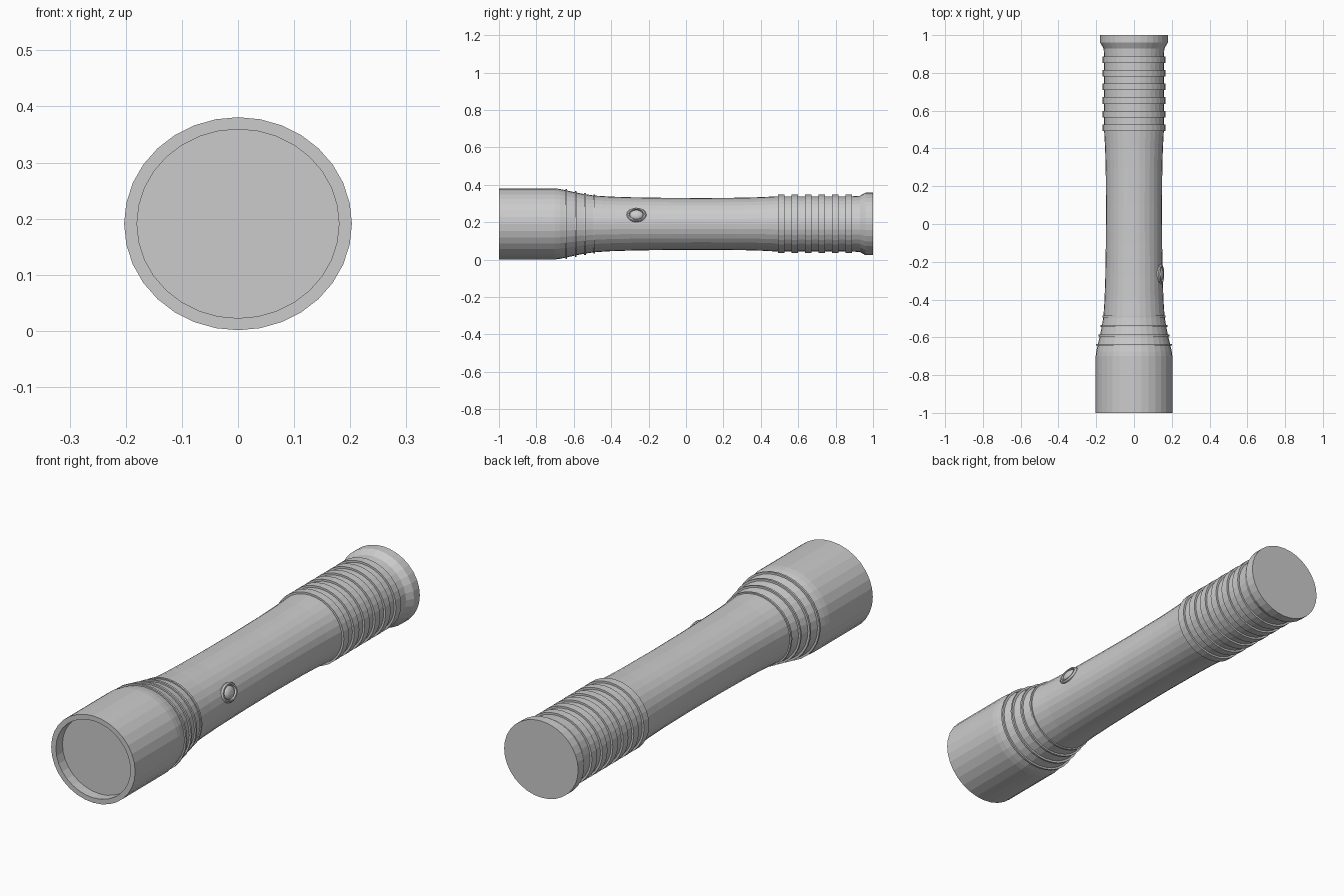
import bpy, bmesh, math
from mathutils import Matrix, Vector

if "Cube" in bpy.data.objects:
    bpy.data.objects.remove(bpy.data.objects["Cube"], do_unlink=True)

SIDES = 32
CENTRE_Z = 0.191
SQUASH = 0.935  # the barrel is slightly flatter than it is wide

grey = bpy.data.materials.new("plain grey")
grey.use_nodes = True
colour = (0.6, 0.6, 0.6, 1)
grey.diffuse_color = colour
grey.node_tree.nodes["Principled BSDF"].inputs["Base Color"].default_value = colour


def finish(name, bm):
    bmesh.ops.recalc_face_normals(bm, faces=bm.faces)
    mesh = bpy.data.meshes.new(name)
    bm.to_mesh(mesh)
    bm.free()
    mesh.materials.append(grey)
    obj = bpy.data.objects.new(name, mesh)
    bpy.context.collection.objects.link(obj)
    return obj


def turned(name, profile, sides=SIDES, closed=False):
    """Turn (y, radius) points around the long axis; open ends get caps."""
    bm = bmesh.new()
    rings = []
    for y, r in profile:
        angles = [math.tau * i / sides for i in range(sides)]
        rings.append([bm.verts.new((r * math.sin(a), y, r * math.cos(a)))
                      for a in angles])
    pairs = list(zip(rings, rings[1:]))
    if closed:
        pairs.append((rings[-1], rings[0]))
    else:
        bm.faces.new(rings[0])
        bm.faces.new(rings[-1])
    for a, b in pairs:
        for i in range(sides):
            j = (i + 1) % sides
            bm.faces.new((a[i], a[j], b[j], b[i]))
    return finish(name, bm)


def place_on_axis(obj):
    obj.data.transform(Matrix.Translation((0, 0, CENTRE_Z))
                       @ Matrix.Diagonal((1, 1, SQUASH, 1)))


def band(name, y, width, inner, outer):
    h = width / 2
    place_on_axis(turned(name, [(y - h, inner), (y - h, outer),
                                (y + h, outer), (y + h, inner)], closed=True))


# Barrel: recessed lens face, head, tapered neck, grip and flared tail
place_on_axis(turned("barrel", [
    (-0.955, 0.18), (-1, 0.18), (-1, 0.203), (-0.70, 0.203), (-0.675, 0.2),
    (-0.64, 0.192), (-0.59, 0.18), (-0.54, 0.17), (-0.49, 0.162),
    (-0.40, 0.156), (-0.28, 0.152), (-0.1, 0.149), (0.1, 0.148),
    (0.3, 0.15), (0.4, 0.153), (0.49, 0.158), (0.89, 0.158),
    (0.93, 0.161), (0.96, 0.179), (1, 0.179)]))

# Thin fins behind the head
for i in range(4):
    band(f"neck_fin_{i + 1}", -0.64 + 0.05 * i, 0.009, 0.15,
         (0.2, 0.189, 0.178, 0.168)[i])

# Wide ribs on the tail grip
for i in range(6):
    band(f"grip_rib_{i + 1}", 0.51 + 0.072 * i, 0.035, 0.15, 0.167)

# Side button: rounded collar and dome, tilted upward on the left side
collar = turned("button_collar", [(-0.02, 0.053), (0.004, 0.053), (0.01, 0.047),
                                  (0.01, 0.04), (0, 0.036), (-0.02, 0.036)],
                sides=24, closed=True)
dome_profile = [(-0.02, 0.036)] + [
    (0.016 * math.sin(t), 0.036 * math.cos(t))
    for t in (math.pi / 2 * k / 5 for k in range(5))]
dome = turned("button_dome", dome_profile, sides=24)
tilt = math.radians(19)
outward = Vector((math.cos(tilt), 0, math.sin(tilt)))
spot = Vector((0, -0.265, CENTRE_Z)) + outward * 0.147
pose = (Matrix.Translation(spot) @ Matrix.Rotation(-tilt, 4, "Y")
        @ Matrix.Rotation(-math.pi / 2, 4, "Z")
        @ Matrix.Diagonal((1, 1, 0.75, 1)))
for part in (collar, dome):
    part.data.transform(pose)
